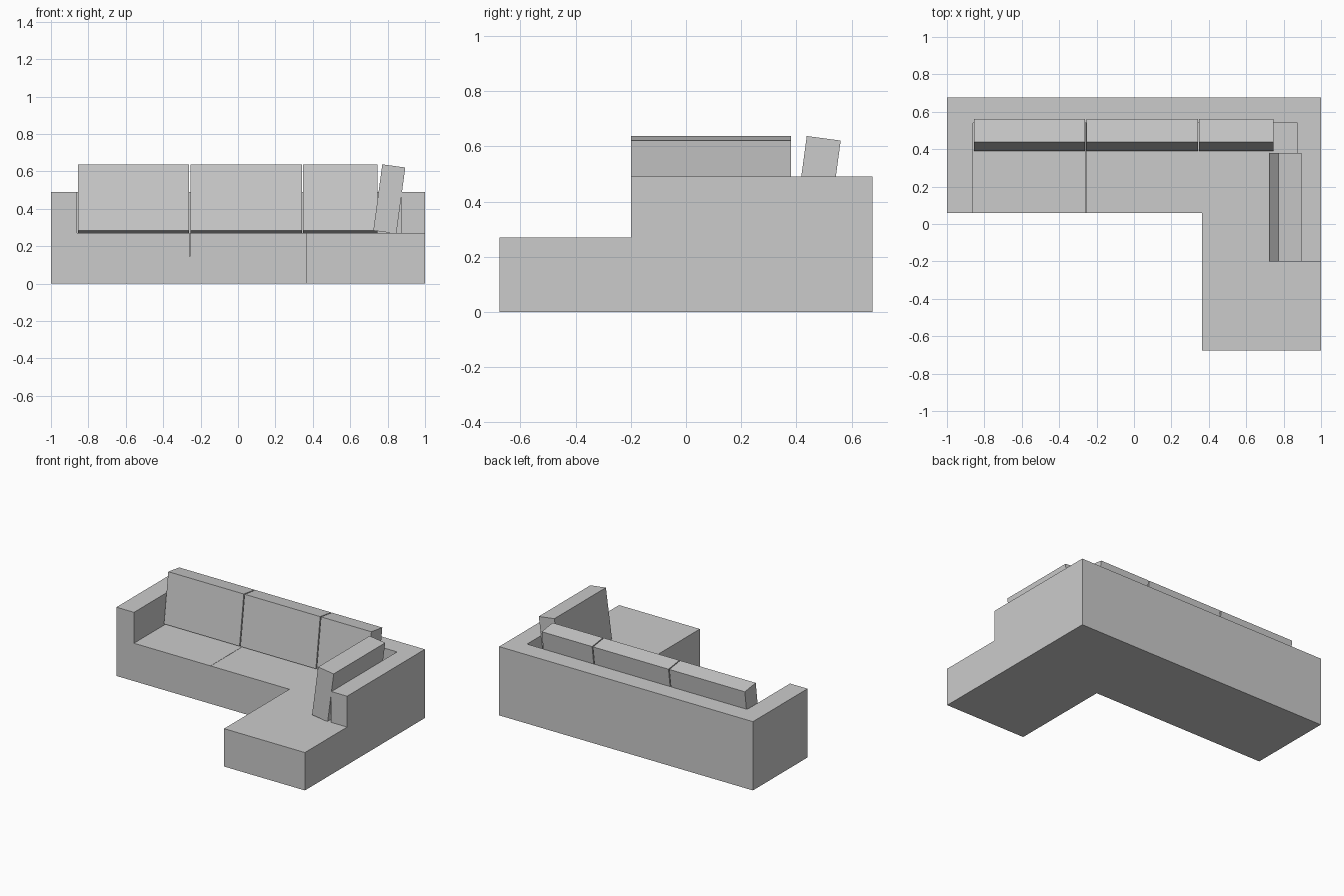
import bpy
import bmesh
from math import radians
from mathutils import Matrix

if "Cube" in bpy.data.objects:
    bpy.data.objects.remove(bpy.data.objects["Cube"])


def prism(name, outline, z0, z1):
    """Extrude a plan outline (counter-clockwise) from z0 to z1."""
    bm = bmesh.new()
    face = bm.faces.new([bm.verts.new((x, y, z0)) for x, y in outline])
    ext = bmesh.ops.extrude_face_region(bm, geom=[face], use_keep_orig=True)
    verts = [v for v in ext["geom"] if isinstance(v, bmesh.types.BMVert)]
    bmesh.ops.translate(bm, verts=verts, vec=(0, 0, z1 - z0))
    bmesh.ops.recalc_face_normals(bm, faces=bm.faces)
    return link(name, bm)


def link(name, bm):
    mesh = bpy.data.meshes.new(name)
    bm.to_mesh(mesh)
    bm.free()
    obj = bpy.data.objects.new(name, mesh)
    bpy.context.collection.objects.link(obj)
    return obj


def leaning_cushion(name, width, centre, turn):
    """Upright cushion leaning back 7.7 degrees; turn spins it about z."""
    bm = bmesh.new()
    bmesh.ops.create_cube(bm, size=1)
    bmesh.ops.scale(bm, verts=bm.verts, vec=(width, 0.124, 0.357))
    obj = link(name, bm)
    obj.matrix_world = (Matrix.Translation(centre)
                        @ Matrix.Rotation(radians(turn), 4, 'Z')
                        @ Matrix.Rotation(radians(-7.7), 4, 'X'))
    return obj


# Frame: solid L with the seat well and chaise step cut away
frame = prism("frame", [(-1, 0.06), (0.363, 0.06), (0.363, -0.675),
                        (1, -0.675), (1, 0.675), (-1, 0.675)], 0, 0.49)
well = prism("seat_well_cutter", [(-0.862, -1), (1.2, -1), (1.2, -0.2),
                                  (0.875, -0.2), (0.875, 0.54),
                                  (-0.862, 0.54)], 0.145, 0.8)
well.hide_render = True
well.hide_set(True)
cut = frame.modifiers.new("seat_well", 'BOOLEAN')
cut.operation = 'DIFFERENCE'
cut.solver = 'EXACT'
cut.object = well

# Seat cushions: left square seat and the L-shaped chaise seat
prism("left_seat", [(-0.862, 0.06), (-0.259, 0.06),
                    (-0.259, 0.54), (-0.862, 0.54)], 0.145, 0.27)
prism("chaise_seat", [(-0.257, 0.06), (0.363, 0.06), (0.363, -0.675),
                      (1, -0.675), (1, -0.2), (0.875, -0.2),
                      (0.875, 0.54), (-0.257, 0.54)], 0.145, 0.27)

# Back cushions, then the cushion leaning on the right arm
for i, (x0, x1) in enumerate([(-0.856, -0.261), (-0.254, 0.341),
                              (0.348, 0.745)]):
    leaning_cushion(f"back_cushion_{i + 1}", x1 - x0,
                    ((x0 + x1) / 2, 0.475, 0.452), 0)
leaning_cushion("arm_cushion", 0.58, (0.809, 0.09, 0.452), -90)
